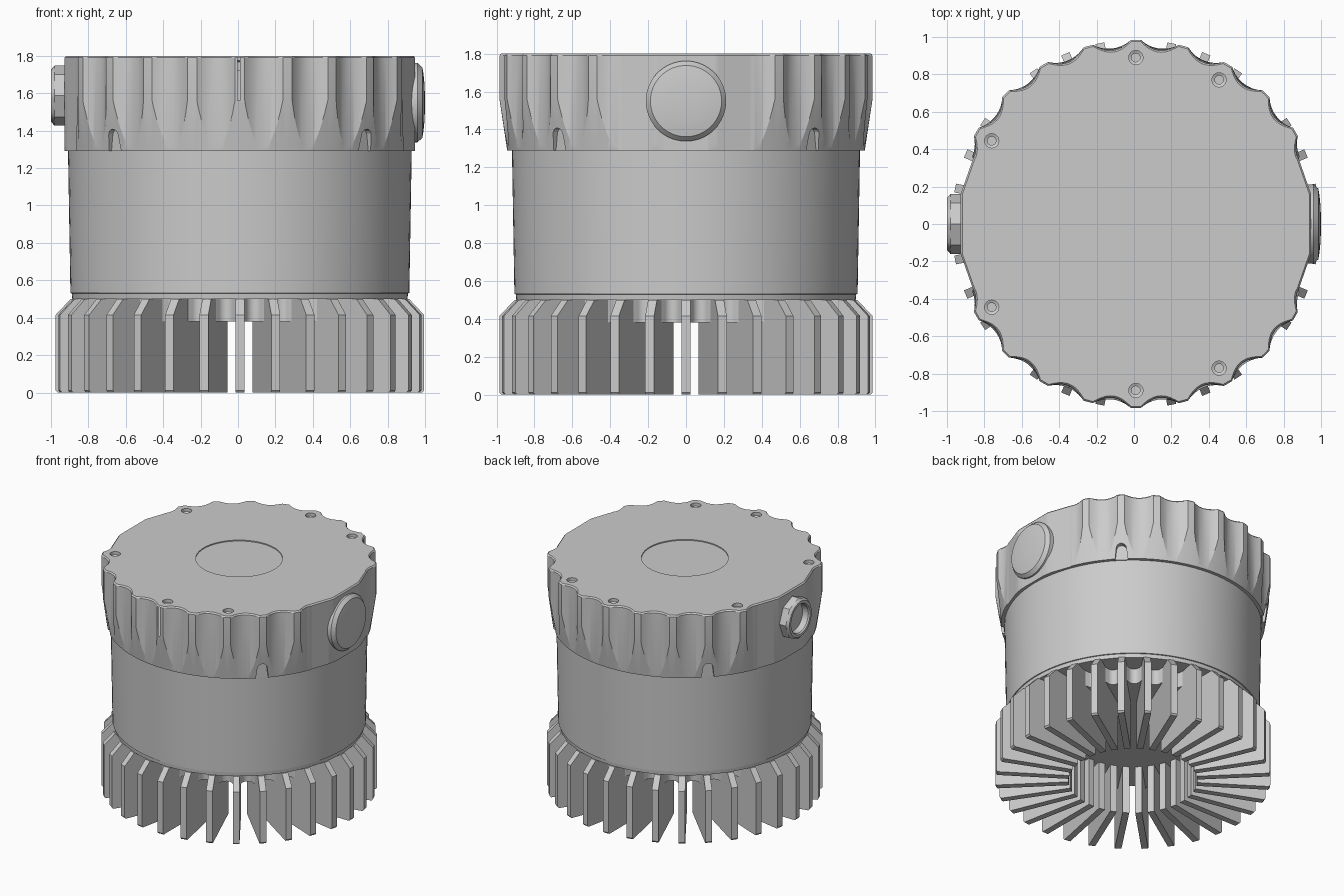
import bpy, bmesh
from math import sin, cos, pi, radians, degrees
from mathutils import Matrix, Vector

if "Cube" in bpy.data.objects:
    bpy.data.objects.remove(bpy.data.objects["Cube"])

CX = 0.01          # axis of the round housing (side fittings stick out unequally)
FINS, LOBES = 32, 24


def build(name, lofts):
    """Each loft is a list of equal-length point rings, skinned and capped."""
    bm = bmesh.new()
    for rings in lofts:
        vs = [[bm.verts.new(p) for p in ring] for ring in rings]
        n = len(vs[0])
        for a, b in zip(vs, vs[1:]):
            for i in range(n):
                j = (i + 1) % n
                bm.faces.new((a[i], a[j], b[j], b[i]))
        bm.faces.new(vs[0][::-1])
        bm.faces.new(vs[-1])
    bmesh.ops.recalc_face_normals(bm, faces=bm.faces)
    me = bpy.data.meshes.new(name)
    bm.to_mesh(me)
    bm.free()
    ob = bpy.data.objects.new(name, me)
    bpy.context.collection.objects.link(ob)
    ob.location.x = CX
    return ob


def ring(radius, z, n=96, mat=Matrix()):
    """Ring of points; radius is a number or a function of the angle."""
    pts = []
    for i in range(n):
        a = 2 * pi * i / n
        r = radius(a) if callable(radius) else radius
        pts.append(mat @ Vector((r * cos(a), r * sin(a), z)))
    return pts


def lathe(profile, n=96, mat=Matrix()):
    return [ring(r, z, n, mat) for r, z in profile]


def boolean(ob, cutter, op):
    m = ob.modifiers.new("cut", 'BOOLEAN')
    m.operation, m.object, m.solver = op, cutter, 'EXACT'
    activate(ob)
    bpy.ops.object.modifier_apply(modifier=m.name)
    bpy.data.objects.remove(cutter)


def activate(ob):
    bpy.ops.object.select_all(action='DESELECT')
    ob.select_set(True)
    bpy.context.view_layer.objects.active = ob


def smooth(ob, angle=25):
    activate(ob)
    bpy.ops.object.shade_smooth_by_angle(angle=radians(angle))


# Radial cooling fins
fin = [(0.46, 0), (0.975, 0), (0.985, 0.012), (0.985, 0.415),
       (0.905, 0.5), (0.6, 0.5), (0.46, 0.385)]
lofts = []
for k in range(FINS):
    rot = Matrix.Rotation(2 * pi * k / FINS, 4, 'Z')
    lofts.append([[rot @ Vector((x, y, z)) for x, z in fin] for y in (-0.024, 0.024)])
build("cooling_fins", lofts)


# Base plate with a scooped edge between neighbouring fins
def scoop(a):
    pitch = 2 * pi / FINS
    d = min(1, abs((a % pitch) / pitch - 0.5) / 0.34)
    return 0.79 - 0.06 * (1 - d * d) ** 0.5


smooth(build("base_plate", [[ring(scoop, 0.38, FINS * 12), ring(scoop, 0.505, FINS * 12)]]), 40)

# Slightly flared drum body
smooth(build("drum_body", [lathe([(0.896, 0.5), (0.899, 0.53), (0.906, 0.532), (0.919, 1.3)])]))


# Lobed cap: wide scallops with narrow crests, faceted flats on the two sides
def lobed(floor, shrink=0.0):
    def radius(a):
        deg = degrees(a)
        side = (deg + 90) % 180 - 90
        if abs(side) < 22.4:
            off = min(abs(side - c) for c in (-19.3, 0, 19.3))
            return 0.937 / cos(radians(off)) - shrink
        pitch = 360 / LOBES
        d = abs((deg % pitch) - pitch / 2) / (pitch / 2)
        return floor + (0.985 - floor) * min(1, (d / 0.8) ** 2) - shrink
    return radius


N = LOBES * 20
cap = build("lobed_cap", [[ring(lobed(0.947), 1.29, N), ring(lobed(0.936), 1.79, N),
                           ring(lobed(0.936, 0.009), 1.8, N)]])
# Tapered lower edge of the cap
boolean(cap, build("taper_helper", [lathe([(0.944, 1.2), (0.944, 1.289), (0.987, 1.575),
                                           (1.1, 1.6), (1.1, 1.9)], 192)]), 'INTERSECT')
# Centre recess and six stepped screw holes
holes = [lathe([(0.31, 1.792), (0.31, 1.85)])]
for deg in (60, 90, 150, 210, 270, 300):
    at = Matrix.Translation((0.89 * cos(radians(deg)), 0.89 * sin(radians(deg)), 0))
    holes.append(lathe([(0.023, 1.72), (0.023, 1.768), (0.038, 1.775), (0.038, 1.85)], 24, at))
boolean(cap, build("hole_helper", holes), 'DIFFERENCE')
# Four small arched notches at the lower edge
arch = [(0.05, -0.12), (0.036, 0)] + [(0.036 * cos(t * pi / 8), 0.036 * sin(t * pi / 8))
                                      for t in range(1, 8)] + [(-0.036, 0), (-0.05, -0.12)]
notches = []
for deg in (45, 135, 225, 315):
    rot = Matrix.Rotation(radians(deg), 4, 'Z')
    notches.append([[rot @ Vector((x, y, 1.372 + z)) for y, z in arch] for x in (0.925, 1.1)])
boolean(cap, build("notch_helper", notches), 'DIFFERENCE')
smooth(cap, 22)

# Domed round button on the right
to_right = Matrix.Translation((0, 0, 1.55)) @ Matrix.Rotation(pi / 2, 4, 'Y')
smooth(build("side_button", [lathe([(0.212, 0.9), (0.212, 0.95), (0.188, 0.976), (0.15, 0.982),
                                    (0.1, 0.987), (0.05, 0.989), (0.01, 0.99)], 64, to_right)]))


# Octagonal port nut with a round socket on the left
def octagon(size):
    return lambda a: size / cos(a % (pi / 4) - pi / 8)


to_left = Matrix.Translation((0, 0, 1.587)) @ Matrix.Rotation(-pi / 2, 4, 'Y')
port = [(octagon(0.148), 0.9), (octagon(0.148), 0.992), (0.138, 1.01), (0.118, 1.01),
        (0.11, 1.0), (0.11, 0.95)]
smooth(build("port_nut", [lathe(port, 48, to_left)]), 20)
